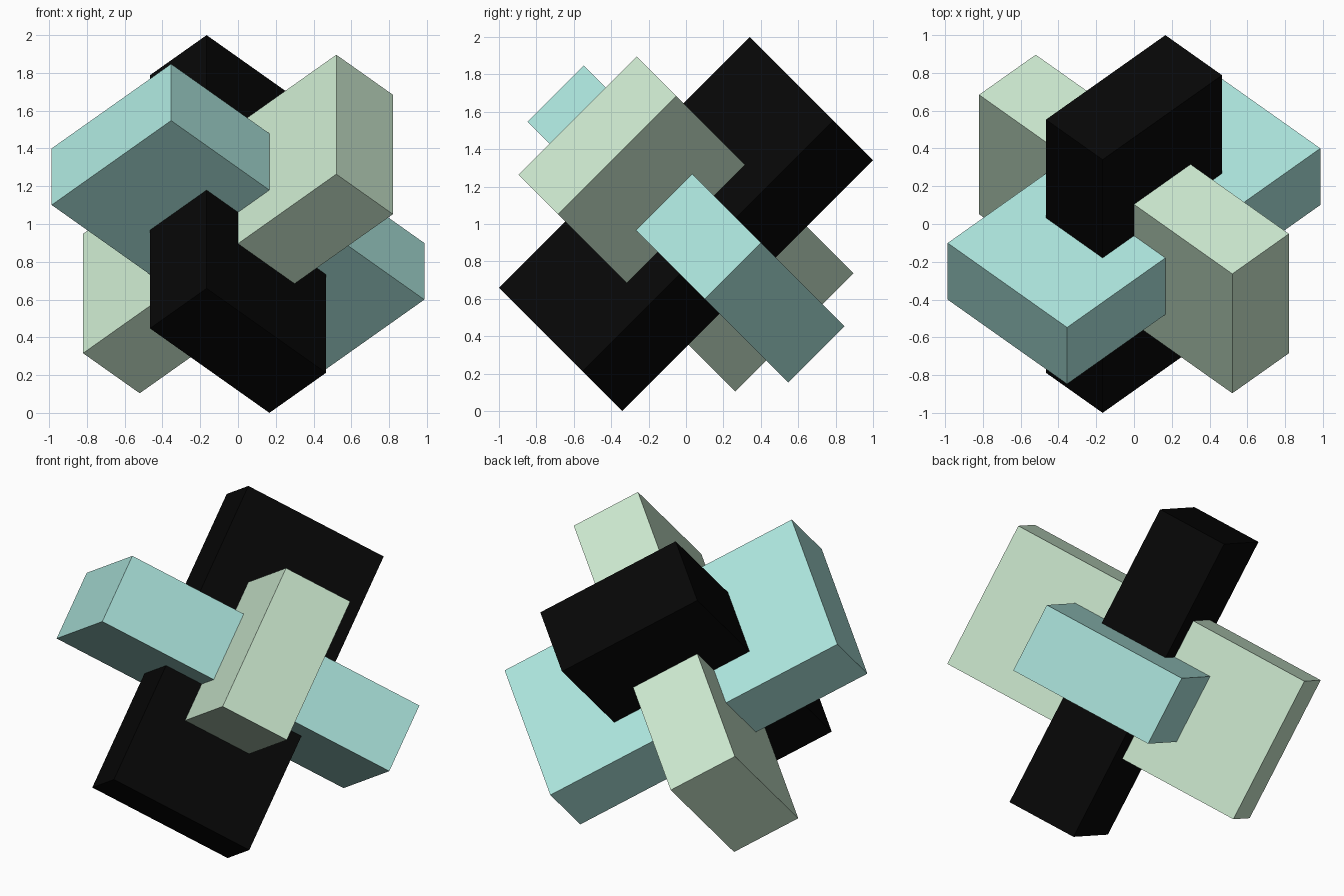
import bpy
from math import sqrt
from mathutils import Matrix, Vector

if "Cube" in bpy.data.objects:
    bpy.data.objects.remove(bpy.data.objects["Cube"])

# Shared tilted frame: three perpendicular axes of the interlocked blocks
r = sqrt(0.5)
p, q, b = Vector((r, -0.5, 0.5)), Vector((r, 0.5, -0.5)), Vector((0, r, r))
frame = Matrix((p, q, b)).transposed().to_4x4()
centre = Matrix.Translation((0, 0, 1))

LONG, MID, THIN = 0.948, 0.447, 0.212  # half sizes


def block(name, half, color):
    bpy.ops.mesh.primitive_cube_add(size=2)
    ob = bpy.context.object
    ob.name = name
    ob.data.transform(centre @ frame @ Matrix.Diagonal((*half, 1)))
    mat = bpy.data.materials.new(name + "_colour")
    mat.diffuse_color = (*color, 1)
    mat.use_nodes = True
    mat.node_tree.nodes["Principled BSDF"].inputs["Base Color"].default_value = mat.diffuse_color
    ob.data.materials.append(mat)
    return ob


# Same block three times, its sides swapped cyclically around the axes
block("black_block", (THIN, MID, LONG), (0.002, 0.002, 0.002))
block("aqua_block", (MID, LONG, THIN), (0.42, 0.79, 0.73))
block("pale_green_block", (LONG, THIN, MID), (0.61, 0.82, 0.63))
